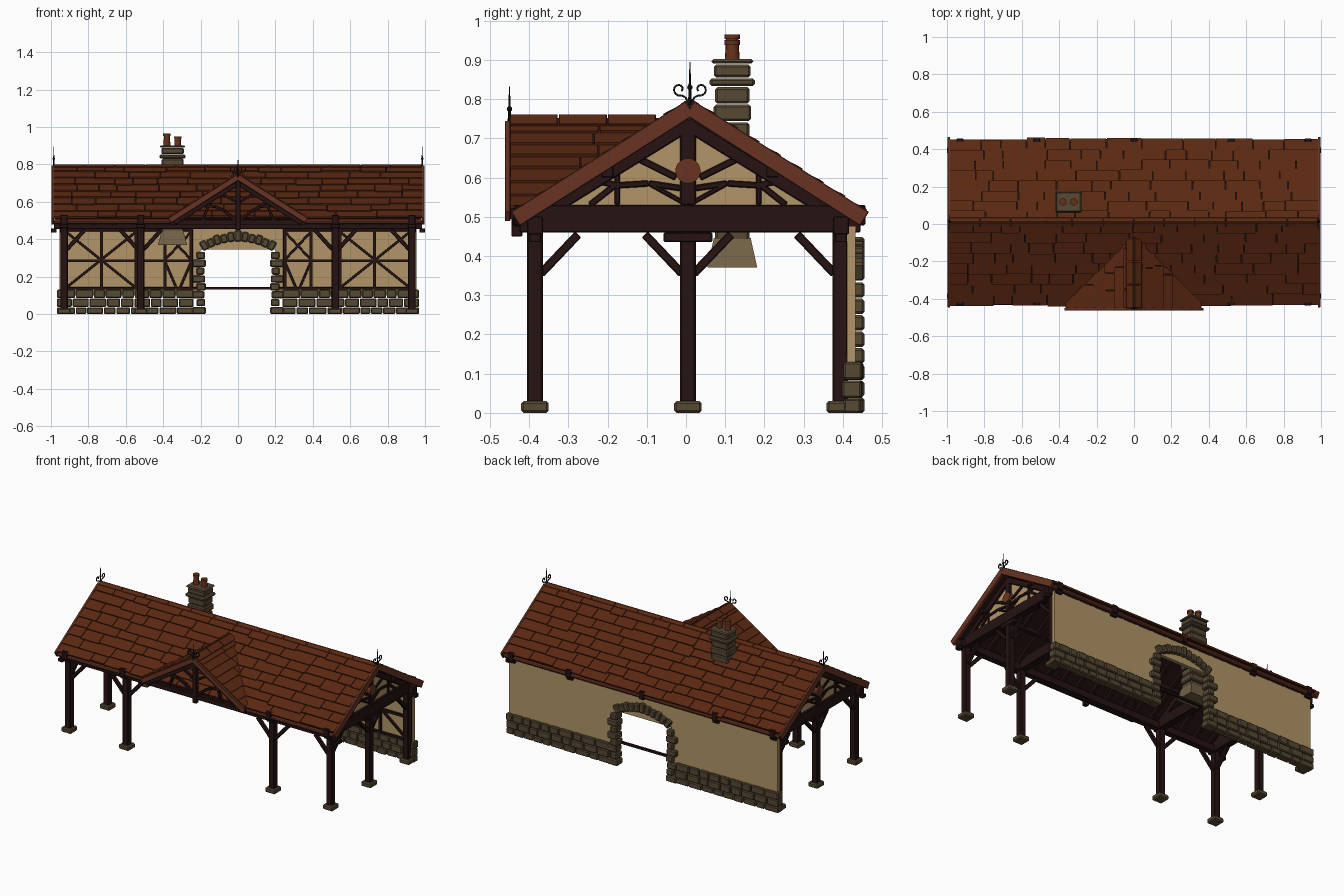
import bpy, bmesh, math, random
from mathutils import Vector as V, Matrix

if "Cube" in bpy.data.objects:
    bpy.data.objects.remove(bpy.data.objects["Cube"])

random.seed(4)

def mat(name, r, g, b):
    m = bpy.data.materials.new(name)
    m.diffuse_color = (r, g, b, 1)
    m.use_nodes = True
    m.node_tree.nodes["Principled BSDF"].inputs["Base Color"].default_value = m.diffuse_color
    return m

TIMBER = mat("dark_timber", .019, .006, .006)
TILE = mat("roof_tile", .105, .021, .006)
BOARD = mat("red_board", .14, .034, .016)
STONE = mat("stone", .095, .066, .034)
HOOD = mat("hood_stone", .17, .12, .062)
PLASTER = mat("plaster", .44, .30, .135)
POT = mat("clay_pot", .13, .03, .01)
IRON = mat("black_iron", .008, .006, .006)

parts = {}

def part(name, material, bevel=0):
    bm = bmesh.new()
    parts[name] = (bm, material, bevel)
    return bm

def beam(bm, p, q, w, h, up=(0, 0, 1)):
    """Box from p to q; w across, h along the up hint."""
    p, q, up = V(p), V(q), V(up)
    d = (q - p).normalized()
    if abs(d.dot(up)) > .99:
        up = V((0, 1, 0))
    s = d.cross(up).normalized()
    u = s.cross(d)
    M = Matrix((s, d, u)).transposed().to_4x4()
    M.translation = (p + q) / 2
    M = M @ Matrix.Diagonal((w, (q - p).length, h, 1))
    bmesh.ops.create_cube(bm, size=1, matrix=M)

def box(bm, x0, x1, y0, y1, z0, z1):
    beam(bm, ((x0 + x1) / 2, y0, (z0 + z1) / 2), ((x0 + x1) / 2, y1, (z0 + z1) / 2), abs(x1 - x0), z1 - z0)

def path(bm, pts, w, h, up=(0, 0, 1)):
    for a, b in zip(pts, pts[1:]):
        beam(bm, a, b, w, h, up)

def prism(bm, pts, off):
    a = [bm.verts.new(p) for p in pts]
    b = [bm.verts.new(V(p) + V(off)) for p in pts]
    n = len(a)
    bm.faces.new(a)
    bm.faces.new(b[::-1])
    for i in range(n):
        bm.faces.new((a[i], b[i], b[(i + 1) % n], a[(i + 1) % n]))

def cone(bm, r1, r2, depth, c, rot=Matrix(), n=16):
    bmesh.ops.create_cone(bm, cap_ends=True, segments=n, radius1=r1, radius2=r2, depth=depth,
                          matrix=Matrix.Translation(c) @ rot)

CY, RZ, P = .01, .785, .635          # ridge y, ridge height, pitch
NRM = 1 / math.sqrt(1 + P * P)
RX = Matrix.Rotation(math.pi / 2, 4, 'X')
RY = Matrix.Rotation(math.pi / 2, 4, 'Y')

# main roof deck and tiles
deck = part("roof_deck", TIMBER)
prism(deck, [(-.98, CY + y, RZ - P * abs(y) - t) for y, t in
             ((-.43, .025), (-.43, 0), (0, 0), (.43, 0), (.43, .025), (0, .025))], (1.96, 0, 0))
tiles = part("roof_tiles", TILE)

def course(bm, to3d, normal, t0, t1, a, b):
    """One row of tiles between slope distances t0..t1, along a..b."""
    x = a
    while x < b - .01:
        e = min(b, x + random.uniform(.09, .24))
        if b - e < .05:
            e = b
        m, j = (x + e) / 2, random.uniform(-.006, .006)
        beam(bm, V(to3d(m, t0 - .006)) + normal * .004, V(to3d(m, t1 + j)) + normal * .012,
             e - x - .004, .010)
        x = e

ROWS = 8
for s in (-1, 1):
    n = V((0, s * P, 1)) * NRM
    for i in range(ROWS):
        t0, t1 = .437 * i / ROWS, .437 * (i + 1) / ROWS
        course(tiles, lambda m, t: (m, CY + s * t, RZ - P * t), n, t0, t1, -.985, .985)

# front dormer roof
DZ, DW, DF = .74, .355, -.45
def hit(z):                           # y where the dormer meets the main roof
    return CY - (RZ - z) / P
ddeck = part("dormer_deck", TIMBER)
dtiles = part("dormer_tiles", TILE)
for s in (-1, 1):
    ez = DZ - P * DW
    prism(ddeck, [(0, DF, DZ), (0, hit(DZ) + .02, DZ), (s * DW, hit(ez) + .02, ez), (s * DW, DF, ez)], (0, 0, -.02))
    n = V((s * P, 0, 1)) * NRM
    for i in range(7):
        t0, t1 = DW * i / 7, DW * (i + 1) / 7
        course(dtiles, lambda m, t: (s * t, m, DZ - P * t), n, t0, t1, DF, hit(DZ - P * (t0 + t1) / 2) + .03)

# ridge caps
cap = part("ridge_caps", TILE, .002)
for s in (-1, 1):
    for i in range(12):
        x = -.985 + i * .1642
        beam(cap, (x + .08, CY, RZ + .012), (x + .08, CY + s * .022, RZ + .012 - P * .022), .161, .01)
    for i in range(3):
        y = DF + i * .125
        beam(cap, (0, y + .062, DZ + .018), (s * .04, y + .062, DZ + .018 - P * .04), .122, .01)

# barge boards on the gables and dormer
barge = part("barge_boards", BOARD, .002)
for s in (-1, 1):
    for e in (-1, 1):
        beam(barge, (e * .99, CY, RZ - .008), (e * .99, CY + s * .445, RZ - .008 - P * .445), .014, .042)
    beam(barge, (0, DF - .005, DZ - .008), (s * .365, DF - .005, DZ - .008 - P * .365), .014, .03)

# gutters and their brackets
gut = part("gutters", BOARD)
brk = part("gutter_brackets", TIMBER, .003)
for s in (-1, 1):
    spans = ((-.98, -.36), (.36, .98)) if s < 0 else ((-.98, .98),)
    for a, b in spans:
        cone(gut, .014, .014, b - a, ((a + b) / 2, CY + s * .428, .494), RY, 10)
    for x in (-.93, -.52, .52, .93) + ((0,) if s > 0 else ()):
        box(brk, x - .018, x + .018, CY + s * .43 - .017, CY + s * .43 + .017, .478, .53)

# posts, footings and braces
post = part("posts", TIMBER, .004)
foot = part("post_footings", STONE, .006)
brace = part("post_braces", TIMBER, .003)
spots = [(x, -.385) for x in (-.93, -.52, .52, .93)] + [(x, y) for x in (-.93, .93) for y in (.005, .393)]
for x, y in spots:
    box(post, x - .02, x + .02, y - .02, y + .02, .025, .47)
    box(foot, x - .035, x + .035, y - .035, y + .035, 0, .03)
    if abs(x) > .9:
        for s in (-1, 1):
            if -.5 < y + s * .1 < .42 and not (y < -.3 and s < 0):
                beam(brace, (x, y + s * .015, .355), (x, y + s * .11, .455), .022, .022)
        if y == .005:
            box(brace, x - .022, x + .022, y - .062, y + .062, .435, .46)
    if y < 0:
        for s in (-1, 1):
            if abs(x + s * .1) < .95:
                beam(brace, (x + s * .015, y, .345), (x + s * .11, y, .45), .022, .022)

# wall plates, purlins and rafters
frame = part("roof_frame", TIMBER, .002)
for y in (-.385, .395):
    box(frame, -.985, .985, y - .02, y + .02, .455, .5)
for x in (-.985, .985):
    for y in (-.385, .395):
        box(frame, x - .015, x + .015, y - .015, y + .015, .435, .457)
for s in (-1, 1):
    box(frame, -.97, .97, CY + s * .21 - .015, CY + s * .21 + .015, .60, .63)
    for i in range(17):
        x = -.88 + i * .11
        beam(frame, (x, CY, RZ - .035), (x, CY + s * .42, RZ - .035 - P * .42), .022, .022)

# gable and inner trusses
truss = part("trusses", TIMBER, .003)
infill = part("gable_infill", PLASTER)
disc = part("gable_discs", BOARD)
for x in (-.93, -.52, .52, .93):
    box(truss, x - .022, x + .022, -.425, .445, .46, .53)
    box(truss, x - .02, x + .02, -.015, .025, .53, .75)
    for s in (-1, 1):
        f = lambda y, z: (x, .005 + s * y, z)
        beam(truss, f(0, .735), f(.40, .488), .04, .034)
        if abs(x) > .9:
            beam(truss, f(.18, .53), f(.18, .63), .03, .014)
            path(truss, [f(.27, .60), f(.18, .58), f(.10, .585), f(0, .57)], .03, .016)
            beam(truss, f(.01, .535), f(.10, .585), .03, .012)
            beam(truss, f(.03, .60), f(.13, .65), .03, .018)
            beam(truss, f(.18, .585), f(.25, .53), .03, .016)
    if abs(x) > .9:
        prism(infill, [(x - .006, -.39, .51), (x - .006, .40, .51), (x - .006, .005, .745)], (.012, 0, 0))
        cone(disc, .032, .032, .056, (x, .005, .617), RY, 24)

# dormer truss
dt = part("dormer_truss", TIMBER, .002)
box(dt, -.014, .014, -.445, -.417, .45, .72)
box(dt, -.36, .36, -.44, -.412, .475, .505)
for s in (-1, 1):
    beam(dt, (0, -.43, .70), (s * .34, -.43, .487), .024, .024)
    path(dt, [(s * .01, -.43, .50), (s * .07, -.43, .55), (s * .12, -.43, .575), (s * .19, -.43, .58)], .02, .016)
    beam(dt, (s * .01, -.43, .60), (s * .08, -.43, .64), .02, .014)
    beam(dt, (s * .19, -.43, .50), (s * .15, -.43, .60), .02, .014)

# back wall plaster
wall = part("plaster_wall", PLASTER)
for s in (-1, 1):
    box(wall, s * .2, s * .955, .41, .432, .1, .475)
box(wall, -.2, .2, .41, .432, .345, .475)

# half timbering on the inner face
half = part("half_timbering", TIMBER, .001)
def stud(a, b, w=.016):
    beam(half, (a[0], .404, a[1]), (b[0], .404, b[1]), w, .016, (0, 1, 0))
stud((-.95, .137), (.95, .137), .014)
for s in (-1, 1):
    stud((s * .25, .285), (s * .93, .285))
    stud((s * .25, .45), (s * .93, .45))
    for x in (.25, .39, .545, .73):
        stud((s * x, .13), (s * x, .47), .018)
    for a, b in (((.545, .14), (.92, .44)), ((.545, .44), (.92, .14)), ((.25, .29), (.39, .44)),
                 ((.25, .44), (.39, .29)), ((.25, .28), (.31, .14)), ((.39, .28), (.33, .14))):
        stud((s * a[0], a[1]), (s * b[0], b[1]), .013)

# stone base, door jambs and arch
base = part("stone_base", STONE, .005)
jamb = part("door_surround", STONE, .006)
for s in (-1, 1):
    for z0, z1 in ((0, .036), (.038, .083), (.085, .13)):
        x = .235
        while x < .965:
            e = min(.97, x + random.uniform(.055, .1))
            if .97 - e < .035:
                e = .97
            box(base, s * (x + .002), s * (e - .002), .396 + random.uniform(0, .006), .452 - random.uniform(0, .006), z0, z1)
            x = e
    for i in range(8):
        z = i * .042
        box(jamb, s * (.172 + .004 * (i % 3)), s * (.245 if i % 2 == 0 else .222), .394, .455, z, z + .039)
for i in range(-5, 6):
    a = math.radians(i * 5.9)
    d = V((math.sin(a), 0, math.cos(a)))
    c = V((0, .4245, .046))
    r1 = .402 if i == 0 else .388 + .006 * (i % 2)
    beam(jamb, c + d * .342, c + d * r1, .035, .062, (0, 1, 0))

# chimney stack, cap bands, hood and pots
chim = part("chimney", STONE, .006)
def ring(z0, z1, hx, hy):
    box(chim, -.35 - hx, -.35 + hx, .118 - hy, .118 + hy, z0, z1)
for i in range(9):
    g = .004 * (i % 2)
    ring(.43 + i * .0448, .472 + i * .0448, .058 + g, .044 + g)
ring(.833, .853, .07, .058)
ring(.855, .888, .06, .047)
ring(.89, .902, .068, .054)
hood = part("chimney_hood", HOOD)
bmesh.ops.create_cone(hood, cap_ends=True, segments=4, radius1=.5 ** .5, radius2=.5 ** .5 * .74, depth=.075,
                      matrix=Matrix.Translation((-.35, .118, .408)) @ Matrix.Diagonal((.155, .127, 1, 1))
                      @ Matrix.Rotation(math.pi / 4, 4, 'Z'))
pots = part("chimney_pots", POT)
for x, h in ((-.38, .065), (-.322, .05)):
    cone(pots, .019, .015, h, (x, .118, .9 + h / 2))
    cone(pots, .02, .02, .012, (x, .118, .9 + h - .006))

# iron finials with scrolls
fin = part("finials", IRON)
for c, ax, k in ((V((-.985, CY, .785)), V((0, 1, 0)), 1), (V((.985, CY, .785)), V((0, 1, 0)), 1),
                 (V((0, -.45, .735)), V((1, 0, 0)), .88)):
    cone(fin, .005, .001, .11 * k, c + V((0, 0, .055 * k)), n=8)
    bmesh.ops.create_uvsphere(fin, u_segments=8, v_segments=6, radius=.007,
                              matrix=Matrix.Translation(c + V((0, 0, .045 * k))))
    for s in (-1, 1):
        pts = [c, c + ax * s * .012 + V((0, 0, .02))]
        for i in range(12):
            a = math.radians(-110 + 30 * i)
            r = .017 - .0009 * i
            pts.append(c + ax * s * (.027 + r * math.cos(a)) + V((0, 0, .04 + r * math.sin(a))))
        path(fin, pts, .005, .005, ax.cross(V((0, 0, 1))))

# turn every part into an object
for name, (bm, material, bevel) in parts.items():
    bmesh.ops.recalc_face_normals(bm, faces=bm.faces[:])
    me = bpy.data.meshes.new(name)
    bm.to_mesh(me)
    bm.free()
    me.materials.append(material)
    ob = bpy.data.objects.new(name, me)
    bpy.context.collection.objects.link(ob)
    if bevel:
        m = ob.modifiers.new("edge_bevel", 'BEVEL')
        m.width, m.segments, m.limit_method = bevel, 1, 'ANGLE'
